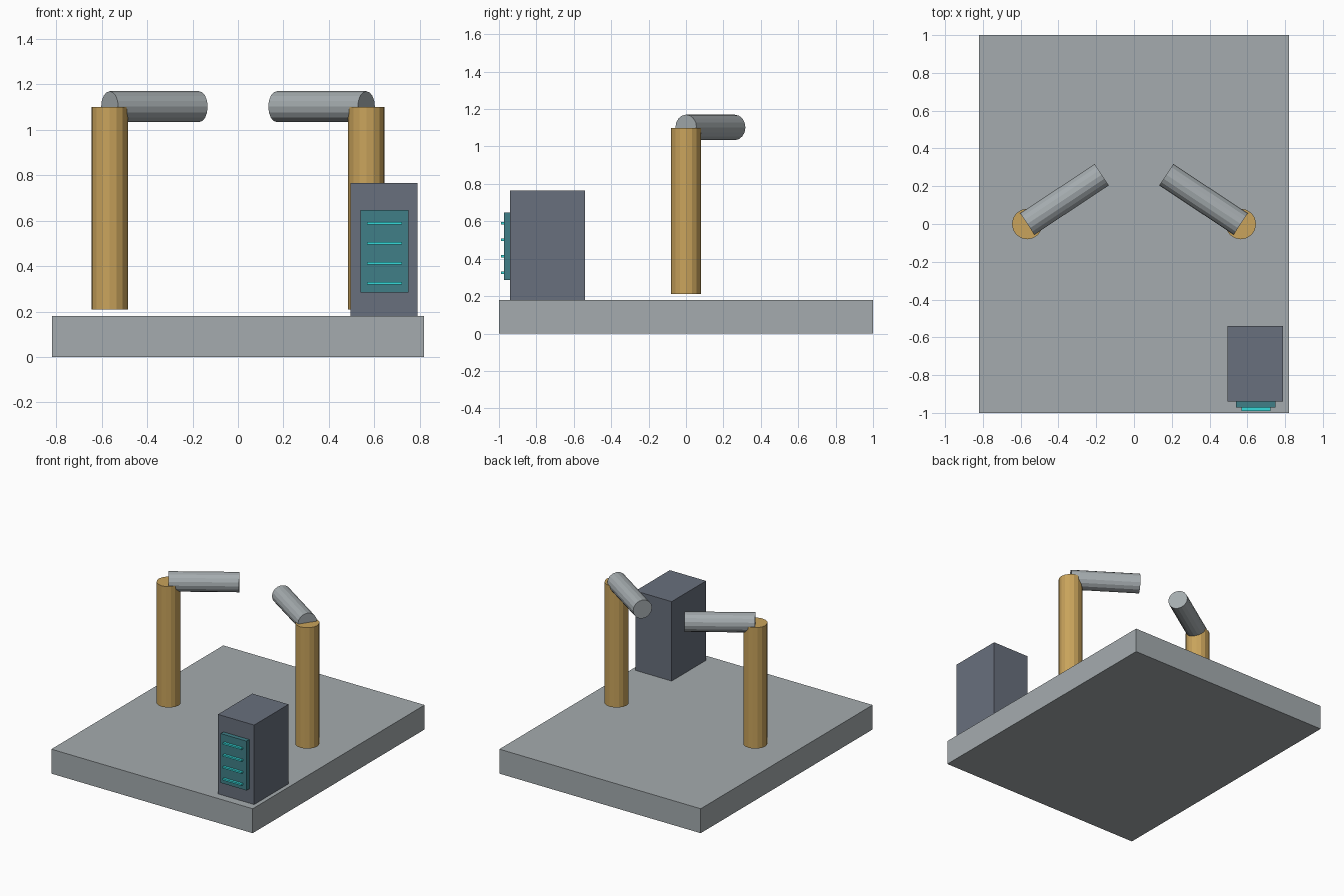
import bpy
from mathutils import Vector

cube = bpy.data.objects.get("Cube")
if cube:
    bpy.data.objects.remove(cube, do_unlink=True)


def material(name, rgb):
    # Linear colour from 0-255 display values
    colour = [(c / 255) ** 2.2 for c in rgb] + [1]
    mat = bpy.data.materials.new(name)
    mat.use_nodes = True
    mat.diffuse_color = colour
    mat.node_tree.nodes["Principled BSDF"].inputs["Base Color"].default_value = colour
    return mat


steel = material("steel grey", (163, 170, 173))
brass = material("brass", (200, 162, 92))
slate = material("slate", (104, 111, 124))
teal = material("dark teal", (66, 126, 134))
cyan = material("bright cyan", (56, 218, 218))


def finish(name, mat):
    obj = bpy.context.object
    obj.name = name
    obj.data.materials.append(mat)
    return obj


def box(name, low, high, mat):
    low, high = Vector(low), Vector(high)
    bpy.ops.mesh.primitive_cube_add(size=1, location=(low + high) / 2)
    bpy.context.object.scale = high - low
    bpy.ops.object.transform_apply(location=False, rotation=False, scale=True)
    return finish(name, mat)


def rod(name, start, end, radius, mat, sides=16):
    start, end = Vector(start), Vector(end)
    axis = end - start
    bpy.ops.mesh.primitive_cylinder_add(
        vertices=sides, radius=radius, depth=axis.length,
        location=(start + end) / 2,
        rotation=axis.to_track_quat("Z", "Y").to_euler())
    return finish(name, mat)


# Base slab
box("base_slab", (-0.82, -1, 0), (0.82, 1, 0.18), steel)

# Posts floating just above the slab, each with a horizontal arm angled inward
for side, s in (("left", 1), ("right", -1)):
    rod(side + "_post", (s * 0.565, 0, 0.21), (s * 0.565, 0, 1.1), 0.081, brass)
    rod(side + "_arm", (s * 0.565, 0, 1.102), (s * 0.171, 0.261, 1.102), 0.068, steel)

# Control cabinet with a front panel and four indicator bars
box("cabinet", (0.495, -0.94, 0.18), (0.79, -0.54, 0.765), slate)
box("cabinet_panel", (0.54, -0.972, 0.285), (0.75, -0.94, 0.648), teal)
for i in range(4):
    z = 0.325 + i * 0.088
    box(f"indicator_bar_{i + 1}", (0.568, -0.99, z - 0.006), (0.722, -0.972, z + 0.006), cyan)
